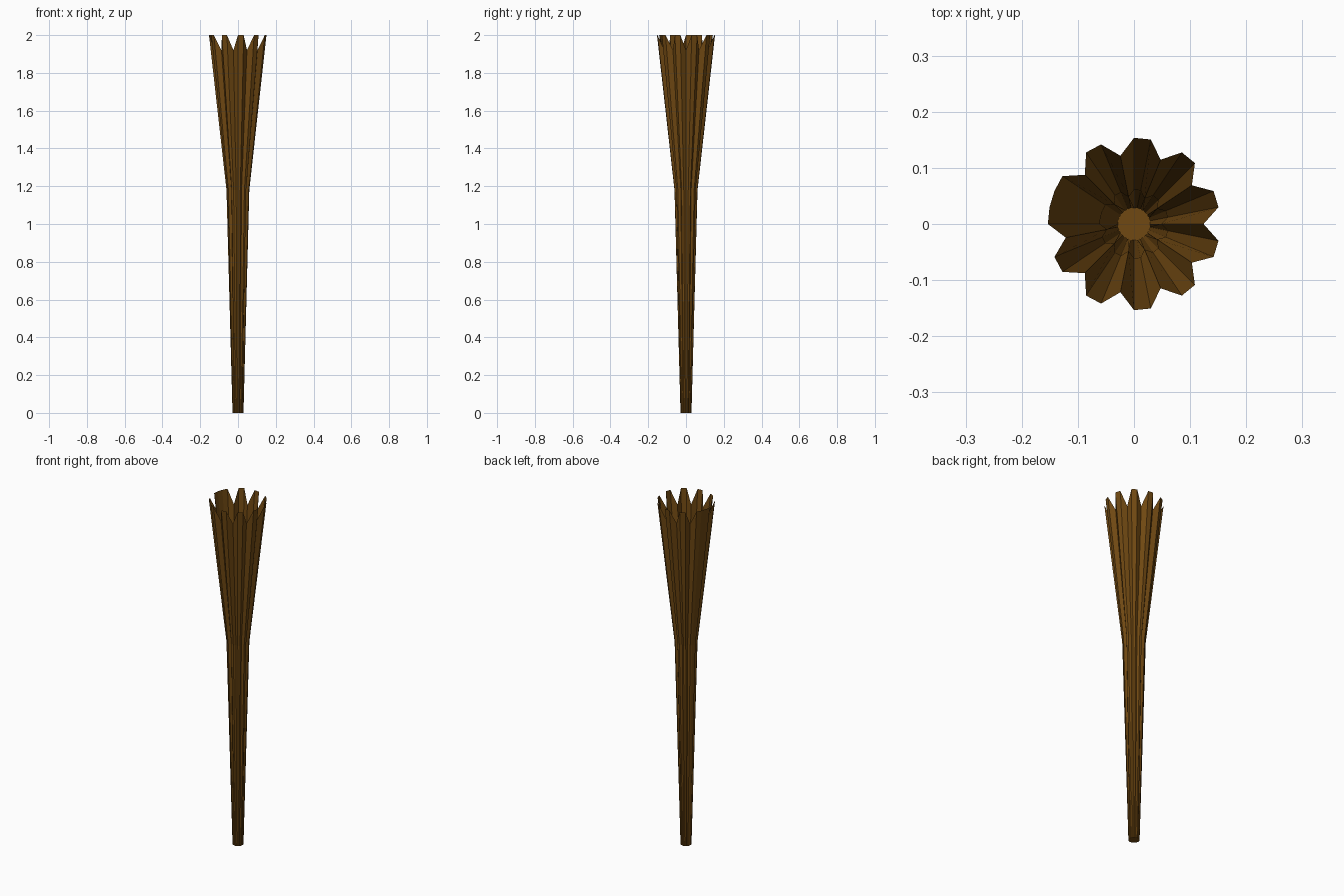
import bpy, bmesh, math

if "Cube" in bpy.data.objects:
    bpy.data.objects.remove(bpy.data.objects["Cube"])

SIDES = 32
NOTCHES = {2, 5, 8, 11, 14, 17, 20, 23, 28, 31}  # one wide rib remains on -x

# (ridge radius, ridge z, groove radius, groove z) from foot to mouth
RINGS = [(0.029, 0.0, 0.029, 0.0),
         (0.061, 1.18, 0.049, 1.18),
         (0.1535, 2.0, 0.124, 1.92)]

# Fluted open flare with a closed foot
bm = bmesh.new()
loops = []
for ridge_r, ridge_z, groove_r, groove_z in RINGS:
    loop = []
    for k in range(SIDES):
        a = math.pi / 2 - 2 * math.pi * k / SIDES
        r, z = (groove_r, groove_z) if k in NOTCHES else (ridge_r, ridge_z)
        loop.append(bm.verts.new((r * math.cos(a), r * math.sin(a), z)))
    loops.append(loop)
for low, high in zip(loops, loops[1:]):
    for k in range(SIDES):
        n = (k + 1) % SIDES
        bm.faces.new((low[n], low[k], high[k], high[n]))
bm.faces.new(loops[0])

mesh = bpy.data.meshes.new("torch_handle")
bm.to_mesh(mesh)
bm.free()
torch = bpy.data.objects.new("torch_handle", mesh)
bpy.context.collection.objects.link(torch)

# Brown wood
wood = bpy.data.materials.new("brown_wood")
wood.diffuse_color = (0.16, 0.065, 0.006, 1)
wood.use_nodes = True
wood.node_tree.nodes["Principled BSDF"].inputs["Base Color"].default_value = wood.diffuse_color
mesh.materials.append(wood)
